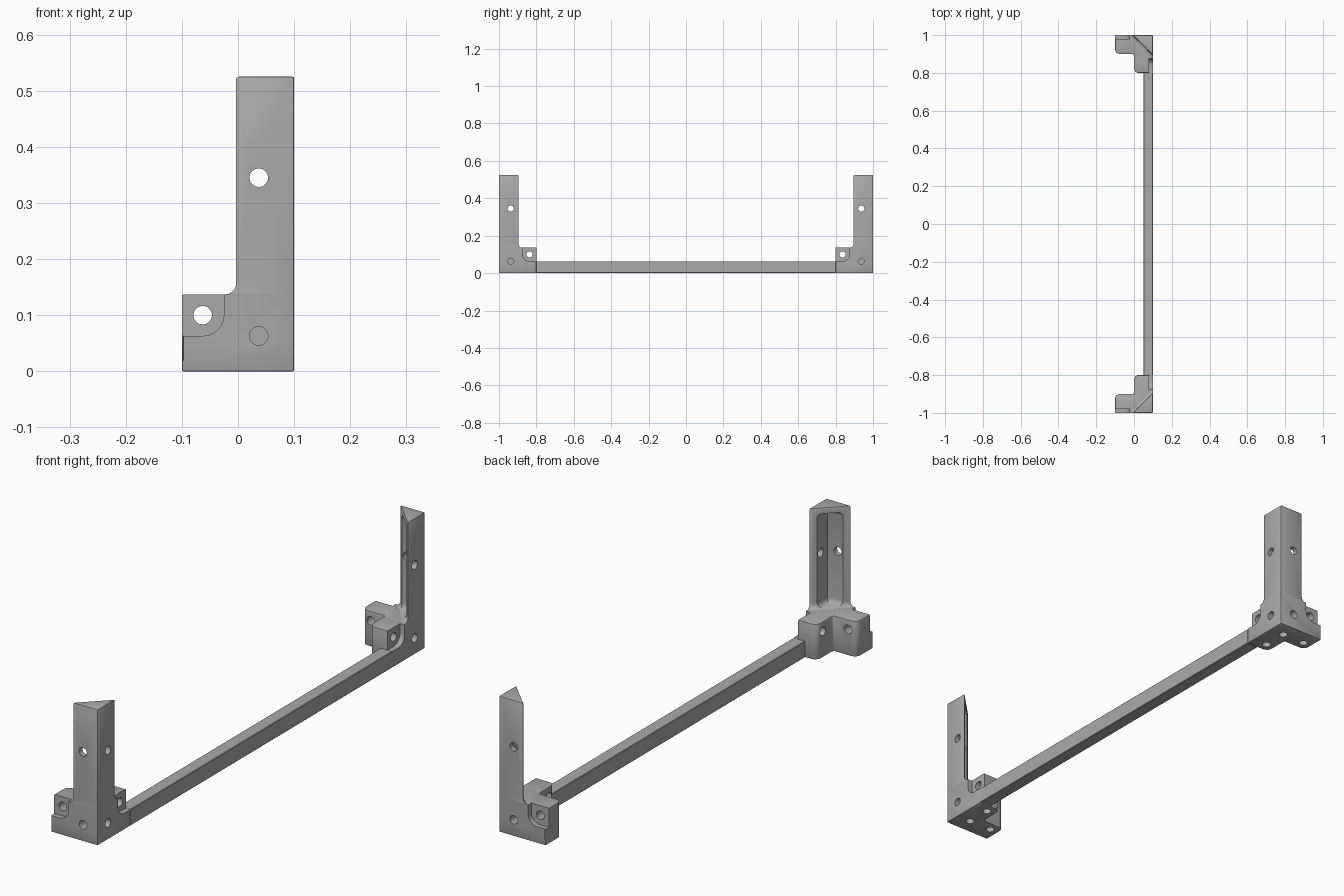
import bpy, bmesh, math

if "Cube" in bpy.data.objects:
    bpy.data.objects.remove(bpy.data.objects["Cube"], do_unlink=True)

grey = bpy.data.materials.new("plain_grey")
grey.use_nodes = True
COLOUR = (0.4, 0.4, 0.4, 1)
grey.diffuse_color = COLOUR
grey.node_tree.nodes["Principled BSDF"].inputs["Base Color"].default_value = COLOUR

HOLE_R = 0.0165
WALL = 0.02        # wall thickness of post and bosses
BASE_TOP = 0.137
POST_TOP = 0.525
LEG = 0.105        # post width along each outer face


def loft(name, sections, swap=False):
    """Solid through equal loops of (a, b, z): a, b are depths from the outer faces."""
    bm = bmesh.new()
    rings = []
    for section in sections:
        ring = []
        for a, b, z in section:
            if swap:
                a, b = b, a
            ring.append(bm.verts.new((0.1 - a, b - 1, z)))
        rings.append(ring)
    n = len(rings[0])
    for low, high in zip(rings, rings[1:]):
        for i in range(n):
            j = (i + 1) % n
            bm.faces.new((low[i], low[j], high[j], high[i]))
    bm.faces.new(rings[0])
    bm.faces.new(rings[-1])
    bmesh.ops.recalc_face_normals(bm, faces=bm.faces)
    mesh = bpy.data.meshes.new(name)
    bm.to_mesh(mesh)
    bm.free()
    mesh.materials.append(grey)
    obj = bpy.data.objects.new(name, mesh)
    bpy.context.collection.objects.link(obj)
    return obj


def apply(obj, kind, **settings):
    mod = obj.modifiers.new(kind.lower(), kind)
    for key, value in settings.items():
        setattr(mod, key, value)
    bpy.context.view_layer.objects.active = obj
    bpy.ops.object.modifier_apply(modifier=mod.name)


def combine(obj, tool, operation):
    apply(obj, 'BOOLEAN', object=tool, operation=operation, solver='EXACT')
    bpy.data.objects.remove(tool, do_unlink=True)


def arc(cx, cy, r, start, end, steps=6):
    angles = [math.radians(start + (end - start) * i / steps) for i in range(steps + 1)]
    return [(cx + r * math.cos(t), cy + r * math.sin(t)) for t in angles]


def circle(cx, cy):
    return arc(cx, cy, HOLE_R, 0, 360, 32)[:-1]


# Angled base with rounded inner ends
r = 0.025
outline = [(0, 0), (0.2, 0)]
outline += arc(0.2 - r, 0.1 - r, r, 0, 90)
outline += arc(0.11, 0.11, 0.01, 270, 180, 4)
outline += arc(0.1 - r, 0.2 - r, r, 0, 90)
outline += [(0, 0.2)]
bracket = loft("corner_bracket", [[(a, b, z) for a, b in outline] for z in (0, BASE_TOP)])

# Triangular post with a flared foot
foot = arc(LEG + 0.02, BASE_TOP + 0.02, 0.02, 270, 180, 5)
profile = [(LEG + 0.02, 0.05)] + foot + [(LEG, POST_TOP)]
post = loft("post", [[(0, 0, z), (w, 0, z), (0, w, z)] for w, z in profile])
combine(bracket, post, 'UNION')
apply(bracket, 'BEVEL', width=0.003, segments=2, limit_method='ANGLE',
      angle_limit=math.radians(40))

# Groove down the inside of the post, blended at both ends
flare = arc(WALL + 0.02, BASE_TOP + 0.023, 0.02, 270, 180, 4)
crown = arc(WALL + 0.015, 0.487, 0.015, 180, 90, 4)
groove = loft("groove_cutter",
              [[(t, t, z), (0.2, t, z), (0.2, 0.2, z), (t, 0.2, z)] for t, z in flare + crown])
combine(bracket, groove, 'DIFFERENCE')

# Outer pockets and screw holes, the same on both outer faces
pocket = [(0.21, 0.15), (0.125, 0.15)] + arc(0.163, 0.101, 0.038, 180, 270) + [(0.21, 0.063)]
for swap in (False, True):
    cuts = [(pocket, WALL),
            (circle(0.163, 0.1), 0.15),
            (circle(0.063, 0.345), 0.1),
            (circle(0.063, 0.063), 0.04)]
    for shape, depth in cuts:
        cutter = loft("side_cutter", [[(a, b, z) for a, z in shape] for b in (-0.01, depth)], swap)
        combine(bracket, cutter, 'DIFFERENCE')

# Blind holes underneath
for a, b in ((0.063, 0.063), (0.163, 0.063), (0.063, 0.163)):
    cutter = loft("bottom_cutter", [[(p, q, z) for p, q in circle(a, b)] for z in (-0.01, 0.04)])
    combine(bracket, cutter, 'DIFFERENCE')

# Long rail joining the two brackets
rail = loft("rail", [[(0, b, 0), (0.05, b, 0), (0.05, b, 0.063), (0, b, 0.063)]
                     for b in (0.199, 1.801)])
apply(rail, 'BEVEL', width=0.002, segments=1)

# Opposite bracket
back = bracket.copy()
back.data = bracket.data.copy()
bpy.context.collection.objects.link(back)
bracket.name, back.name = "front_corner_bracket", "back_corner_bracket"
bm = bmesh.new()
bm.from_mesh(back.data)
for v in bm.verts:
    v.co.y = -v.co.y
bmesh.ops.reverse_faces(bm, faces=bm.faces)
bm.to_mesh(back.data)
bm.free()

for obj in (bracket, back, rail):
    bpy.ops.object.select_all(action='DESELECT')
    obj.select_set(True)
    bpy.context.view_layer.objects.active = obj
    bpy.ops.object.shade_smooth_by_angle(angle=math.radians(30))
